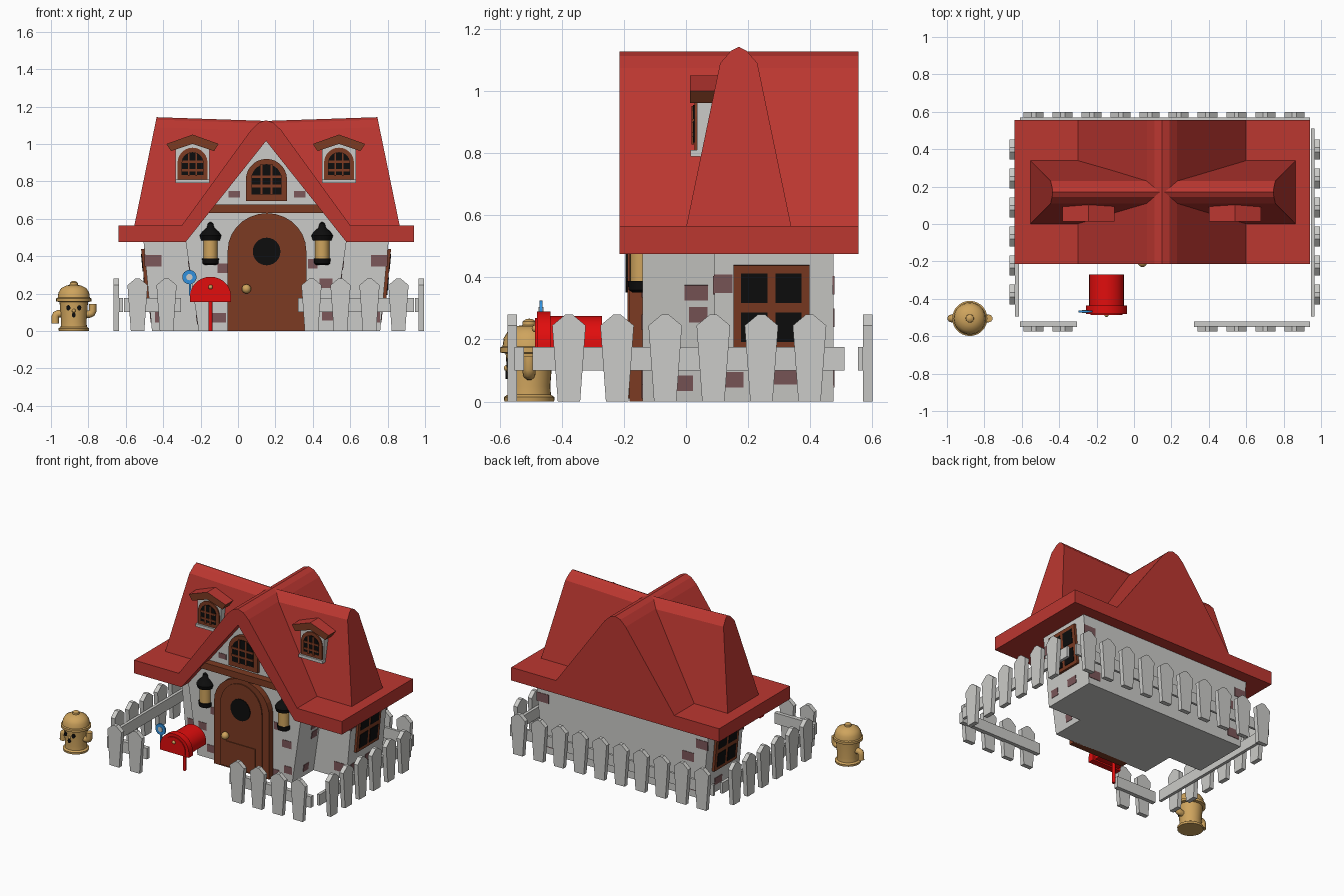
import bpy, bmesh, math
from mathutils import Vector

if "Cube" in bpy.data.objects:
    bpy.data.objects.remove(bpy.data.objects["Cube"])

def material(name, r, g, b):
    m = bpy.data.materials.new(name)
    m.diffuse_color = (r, g, b, 1)
    m.use_nodes = True
    m.node_tree.nodes["Principled BSDF"].inputs["Base Color"].default_value = m.diffuse_color
    return m

ROOF = material("roof red", 0.50, 0.038, 0.03)
MAIL = material("bright red", 0.75, 0.004, 0.004)
WOOD = material("brown wood", 0.20, 0.043, 0.016)
TAN = material("tan", 0.62, 0.37, 0.11)
WHITE = material("off white", 0.60, 0.60, 0.58)
BRICK = material("mauve brick", 0.20, 0.095, 0.10)
BLACK = material("black", 0.004, 0.004, 0.004)
BLUE = material("blue", 0.03, 0.28, 0.72)
CX = 0.15  # centre line of the house

def loft(name, rings, mat, smooth=False, loc=(0, 0, 0), rot=(0, 0, 0)):
    """Skin equal-length closed rings and cap both ends."""
    bm = bmesh.new()
    vs = [[bm.verts.new(p) for p in r] for r in rings]
    n = len(vs[0])
    for a, b in zip(vs, vs[1:]):
        for i in range(n):
            bm.faces.new((a[i], a[(i + 1) % n], b[(i + 1) % n], b[i]))
    bm.faces.new(vs[0])
    bm.faces.new(vs[-1])
    bmesh.ops.recalc_face_normals(bm, faces=bm.faces)
    me = bpy.data.meshes.new(name)
    bm.to_mesh(me)
    bm.free()
    me.materials.append(mat)
    if smooth:
        me.shade_smooth()
        me.set_sharp_from_angle(angle=0.65)
    ob = bpy.data.objects.new(name, me)
    ob.location, ob.rotation_euler = loc, rot
    bpy.context.collection.objects.link(ob)
    return ob

def prism(name, pts, y0, y1, mat, **kw):
    return loft(name, [[(x, y, z) for x, z in pts] for y in (y0, y1)], mat, **kw)

def box(name, c, s, mat, tilt=0):
    x, y, z = (v / 2 for v in s)
    return prism(name, [(-x, -z), (x, -z), (x, z), (-x, z)], -y, y, mat, loc=c, rot=(0, tilt, 0))

def lathe(name, prof, loc, mat, n=24):
    rings = [[(r * math.cos(2 * math.pi * i / n), r * math.sin(2 * math.pi * i / n), z)
              for i in range(n)] for r, z in prof]
    return loft(name, rings, mat, smooth=True, loc=loc)

def arch(cx, z0, w, zs, h, n=14):
    top = [(cx + w * math.cos(math.pi * i / n), zs + h * math.sin(math.pi * i / n)) for i in range(n + 1)]
    return [(cx + w, z0)] + top + [(cx - w, z0)]

def disc(cx, cz, r, h=None, n=24):
    return [(cx + r * math.cos(2 * math.pi * i / n), cz + (h or r) * math.sin(2 * math.pi * i / n)) for i in range(n)]

def ball(name, loc, r, mat):
    lathe(name, [(max(r * math.sin(a), 0.0005), -r * math.cos(a))
                 for a in (math.pi * i / 8 for i in range(9))], loc, mat, 16)

def mirrored(half):
    """Half profile (dx, z) from left eave to apex, mirrored about the house centre."""
    return [(CX - d, z) for d, z in half] + [(CX + d, z) for d, z in reversed(half) if d > 0]

# Walls: wide rear body and narrower gabled front, both flaring upward
loft("main_walls", [[(CX - w, 0.09, z), (CX + w, 0.09, z), (CX + w, 0.475, z), (CX - w, 0.475, z)]
                    for w, z in ((0.61, 0), (0.655, 0.48))], WHITE)
prism("front_walls", mirrored([(0.36, 0), (0.43, 0.478), (0, 1.03)]), -0.14, 0.12, WHITE)

# Cross roof: open gable at the front, closed at the back
outer = [(0.79, 0.475), (0.79, 0.565), (0.45, 0.565), (0.08, 1.075), (0.04, 1.113), (0, 1.127)]
inner = [(CX + 0.43, 0.475), (CX, 1.016), (CX - 0.43, 0.475)]
prism("cross_roof_front", mirrored(outer) + inner, -0.215, 0.1, ROOF)
prism("cross_roof_back", mirrored(outer), 0.1, 0.555, ROOF)

# Long roof with a sagging ridge and sloping ends
SEC = [(0, 0.56), (0.11, 1.09), (0.145, 1.13), (0.17, 1.143), (0.195, 1.13), (0.23, 1.09), (0.34, 0.56)]
def section(xb, xt, sag):
    return [(xb + (xt - xb) * (z - 0.56) / 0.583, y, z - (sag if z > 0.6 else 0)) for y, z in SEC]
loft("long_roof", [section(-0.555, -0.435, 0), section(CX, CX, 0.02), section(0.865, 0.745, 0)], ROOF)

# Dormers
for cx in (-0.243, 0.54):
    prism("dormer_wall", [(cx - .09, .79), (cx + .09, .79), (cx + .09, .985), (cx, 1.01), (cx - .09, .985)],
          0.035, 0.14, WHITE)
    box("dormer_sill", (cx, 0.045, 0.80), (0.18, 0.06, 0.02), WHITE)
    prism("dormer_window_frame", arch(cx, 0.81, 0.08, 0.9, 0.08), 0.027, 0.06, WOOD)
    prism("dormer_glass", arch(cx, 0.835, 0.058, 0.9, 0.056), 0.023, 0.03, BLACK)
    for dx in (-0.02, 0.02):
        box("dormer_bar", (cx + dx, 0.022, 0.89), (0.01, 0.007, 0.125), WOOD)
    for z in (0.86, 0.905):
        box("dormer_crossbar", (cx, 0.022, z), (0.115, 0.007, 0.012), WOOD)
    roof = prism("dormer_roof", [(cx - .14, 1.0), (cx, 1.05), (cx + .14, 1.0), (cx + .115, .962),
                                 (cx, 1.0), (cx - .115, .962)], 0.013, 0.13, WOOD)
    roof.data.materials.append(ROOF)
    for p in roof.data.polygons:
        p.material_index = int(p.normal.z > 0.5)

# Front door
prism("door_frame", arch(0.155, 0, 0.21, 0.43, 0.2), -0.182, -0.13, WOOD)
prism("door_panel", arch(0.155, 0.01, 0.158, 0.43, 0.17), -0.189, -0.15, WOOD)
prism("door_porthole", disc(0.153, 0.425, 0.074), -0.195, -0.185, BLACK)
box("door_lower_panel", (0.155, -0.19, 0.11), (0.22, 0.008, 0.15), WOOD)
box("knob_stem", (0.045, -0.195, 0.225), (0.02, 0.03, 0.02), TAN)
ball("door_knob", (0.045, -0.205, 0.225), 0.025, TAN)
box("gable_beam", (0.15, -0.16, 0.653), (0.62, 0.06, 0.045), WOOD)

# Gable window
prism("gable_window_frame", arch(0.152, 0.695, 0.11, 0.81, 0.11), -0.163, -0.13, WOOD)
prism("gable_glass", arch(0.152, 0.73, 0.08, 0.815, 0.077), -0.168, -0.16, BLACK)
for dx in (-0.027, 0.027):
    box("gable_bar", (0.152 + dx, -0.168, 0.81), (0.012, 0.007, 0.165), WOOD)
for z in (0.775, 0.825):
    box("gable_crossbar", (0.152, -0.168, z), (0.165, 0.007, 0.014), WOOD)

# Wall lamps
for x in (-0.147, 0.45):
    p = (x, -0.143, 0)
    lathe("lamp_base", [(0.03, 0.352), (0.042, 0.36), (0.045, 0.388)], p, BLACK, 16)
    lathe("lamp_glass", [(0.038, 0.385), (0.038, 0.495)], p, TAN, 16)
    lathe("lamp_cap", [(0.05, 0.485), (0.058, 0.51), (0.045, 0.53), (0.02, 0.552), (0.014, 0.575), (0.003, 0.583)],
          p, BLACK, 16)

# Side windows and bricks follow the wall lean
def side_x(half0, gain, z):
    return half0 + gain * z / 0.475
for s in (-1, 1):
    t = s * math.atan(0.045 / 0.475)
    def on_side(name, y, z, w, h, thick, mat, off):
        box(name, (CX + s * (side_x(0.61, 0.045, z) + off), y, z), (thick, w, h), mat, t)
    on_side("side_window", 0.275, 0.305, 0.245, 0.27, 0.025, WOOD, 0.004)
    for y in (0.22, 0.33):
        for z in (0.24, 0.365):
            on_side("side_pane", y, z, 0.085, 0.095, 0.008, BLACK, 0.016)
    for y, z, w, h in ((0.12, 0.38, 0.06, 0.06), (0.155, 0.07, 0.06, 0.05), (0.32, 0.08, 0.08, 0.05)):
        on_side("side_brick", y, z, w, h, 0.006, BRICK, 0)
    for y, z, w, h in ((0.033, 0.35, 0.075, 0.05), (0.04, 0.28, 0.06, 0.05), (-0.005, 0.06, 0.055, 0.05)):
        box("front_side_brick", (CX + s * side_x(0.36, 0.07, z), y, z), (0.006, w, h), BRICK,
            s * math.atan(0.07 / 0.475))

# Bricks on front and back walls: x, z, width, height
for x, z, w, h in ((-0.02, 0.73, 0.06, 0.035), (0.33, 0.73, 0.06, 0.035), (-0.08, 0.335, 0.06, 0.05),
                   (0.40, 0.36, 0.05, 0.05), (0.47, 0.255, 0.07, 0.05), (-0.17, 0.21, 0.06, 0.05),
                   (0.48, 0.08, 0.06, 0.05), (0.385, 0.035, 0.06, 0.05), (-0.1, 0.07, 0.07, 0.05)):
    box("front_brick", (x, -0.14, z), (w, 0.006, h), BRICK)
for x, z in ((0.755, 0.375), (0.715, 0.075), (-0.455, 0.375), (-0.4, 0.075), (-0.35, 0.27)):
    if abs(x - CX) > 0.51:
        box("body_brick", (x, 0.09, z), (0.09, 0.006, 0.06), BRICK)
    box("back_brick", (x, 0.475, z), (0.09, 0.006, 0.06), BRICK)

# Picket fence
PICKET = [(-.036, 0), (.036, 0), (.054, .245), (.012, .28), (-.012, .28), (-.054, .245)]
def picket(x, y, turn=0):
    prism("fence_picket", PICKET, -0.015, 0.015, WHITE, loc=(x, y, 0), rot=(0, 0, turn))
for i in range(10):
    x = -0.537 + 0.155 * i
    picket(x, 0.585)
    if i < 2 or i > 5:
        picket(x, -0.56)
for i in range(6):
    for x in (-0.65, 0.98):
        picket(x, -0.377 + 0.155 * i, math.pi / 2)
box("back_rail", (0.165, 0.562, 0.138), (1.55, 0.016, 0.075), WHITE)
box("front_rail_left", (-0.458, -0.537, 0.138), (0.305, 0.03, 0.075), WHITE)
box("front_rail_right", (0.63, -0.537, 0.138), (0.62, 0.03, 0.075), WHITE)
for x in (-0.626, 0.956):
    box("side_rail", (x, 0.008, 0.138), (0.02, 1.005, 0.075), WHITE)

# Mailbox
mx = -0.147
prism("mailbox_body", arch(mx, 0.165, 0.093, 0.19, 0.085), -0.45, -0.27, MAIL, smooth=True)
prism("mailbox_front", arch(mx, 0.155, 0.11, 0.185, 0.105), -0.48, -0.437, MAIL, smooth=True)
prism("mailbox_door", arch(mx, 0.168, 0.085, 0.19, 0.08), -0.486, -0.475, MAIL)
lathe("mailbox_post", [(0.011, 0), (0.011, 0.17)], (mx, -0.37, 0), MAIL, 10)
ball("mailbox_knob", (mx, -0.485, 0.235), 0.012, TAN)
prism("flag_disc", disc(-0.26, 0.288, 0.038), -0.472, -0.462, BLUE)
prism("flag_dot", disc(-0.26, 0.288, 0.017), -0.475, -0.459, WHITE)
box("flag_stem", (-0.256, -0.467, 0.23), (0.012, 0.01, 0.08), BLUE)

# Hydrant
hx, hy = -0.878, -0.505
lathe("hydrant", [(0.08, 0), (0.082, 0.014), (0.07, 0.022), (0.068, 0.05), (0.076, 0.155), (0.094, 0.158), (0.094, 0.174),
                  (0.086, 0.178), (0.082, 0.205), (0.068, 0.228), (0.04, 0.243), (0.022, 0.246),
                  (0.021, 0.258), (0.010, 0.266), (0.001, 0.267)], (hx, hy, 0), TAN, 28)
for name, pts in (("hydrant_arm_left", ((-.93, .092), (-.962, .092), (-.973, .087), (-.977, .076), (-.977, .04))),
                  ("hydrant_arm_right", ((-.83, .09), (-.795, .09), (-.782, .095), (-.777, .107), (-.777, .145)))):
    cu = bpy.data.curves.new(name, 'CURVE')
    cu.dimensions, cu.bevel_depth, cu.bevel_resolution, cu.use_fill_caps = '3D', 0.021, 3, True
    sp = cu.splines.new('POLY')
    sp.points.add(len(pts) - 1)
    for q, (x, z) in zip(sp.points, pts):
        q.co = (x, hy, z, 1)
    cu.materials.append(TAN)
    bpy.context.collection.objects.link(bpy.data.objects.new(name, cu))
for dx in (-0.029, 0.029):
    prism("hydrant_eye", disc(hx + dx, 0.124, 0.011, 0.014), hy - 0.074, hy - 0.064, BLACK)
prism("hydrant_mouth", disc(hx, 0.085, 0.01, 0.013), hy - 0.076, hy - 0.067, BLACK)
ball("hydrant_nose", (hx, hy - 0.072, 0.108), 0.01, TAN)
